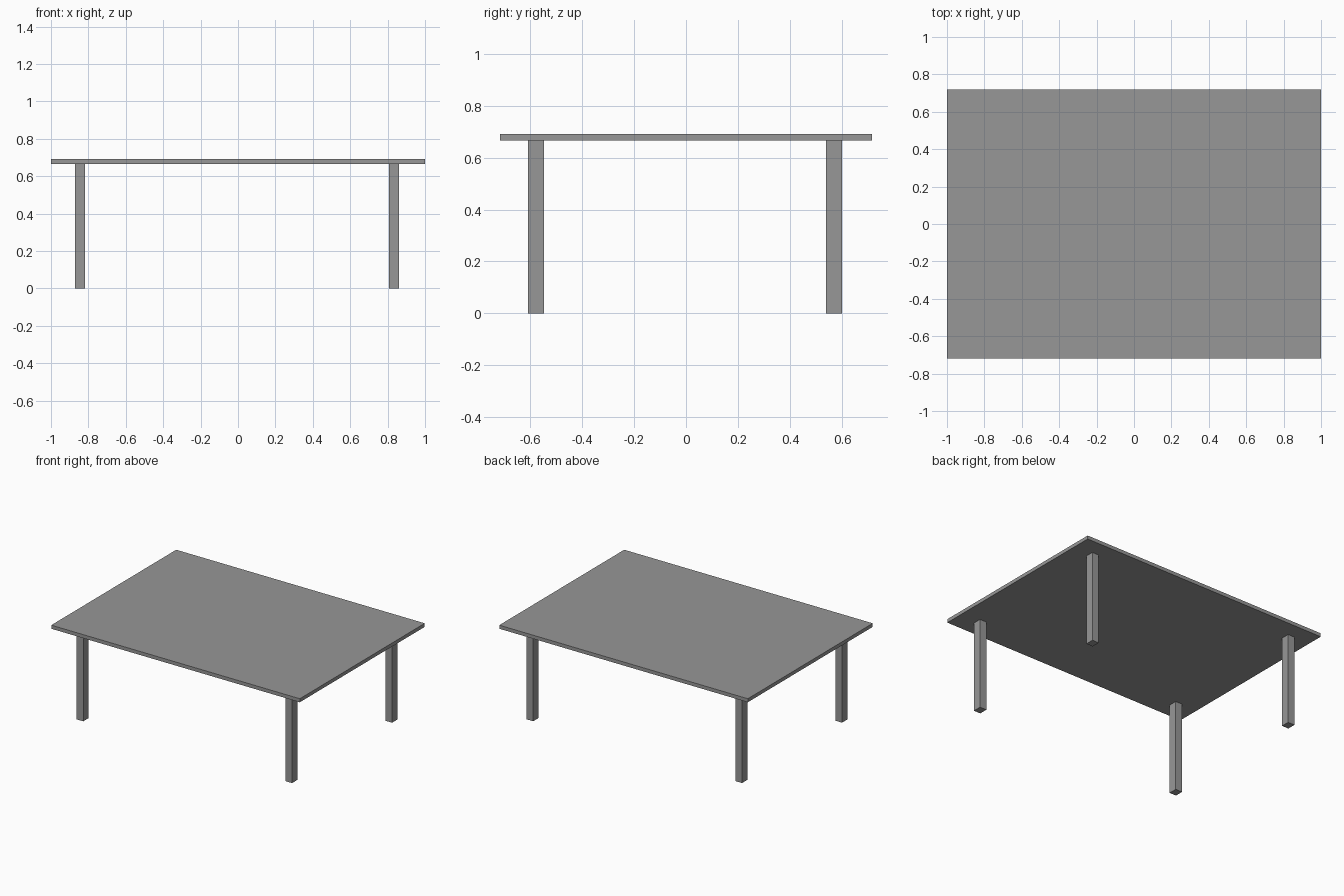
import bpy

default_cube = bpy.data.objects.get("Cube")
if default_cube:
    bpy.data.objects.remove(default_cube, do_unlink=True)

# Single grey finish
GREY = (0.31, 0.31, 0.31, 1)
grey = bpy.data.materials.new("plain grey")
grey.use_nodes = True
grey.diffuse_color = GREY
grey.node_tree.nodes["Principled BSDF"].inputs["Base Color"].default_value = GREY


def box(name, center, size):
    """Add a flat-sided box with its size baked into the mesh."""
    bpy.ops.mesh.primitive_cube_add(size=1, location=center)
    obj = bpy.context.object
    obj.name = name
    obj.scale = size
    bpy.ops.object.transform_apply(location=False, rotation=False, scale=True)
    obj.data.materials.append(grey)
    return obj


HEIGHT = 0.692
THICKNESS = 0.026
LEG_HEIGHT = HEIGHT - THICKNESS

# Table top
box("table_top", (0, 0, HEIGHT - THICKNESS / 2), (2, 1.436, THICKNESS))

# Four legs, set slightly off centre under the top
for side, x in (("right", -0.845), ("left", 0.835)):
    for end, y in (("front", -0.579), ("back", 0.571)):
        box(f"{end}_{side}_leg", (x, y, LEG_HEIGHT / 2), (0.054, 0.062, LEG_HEIGHT))
